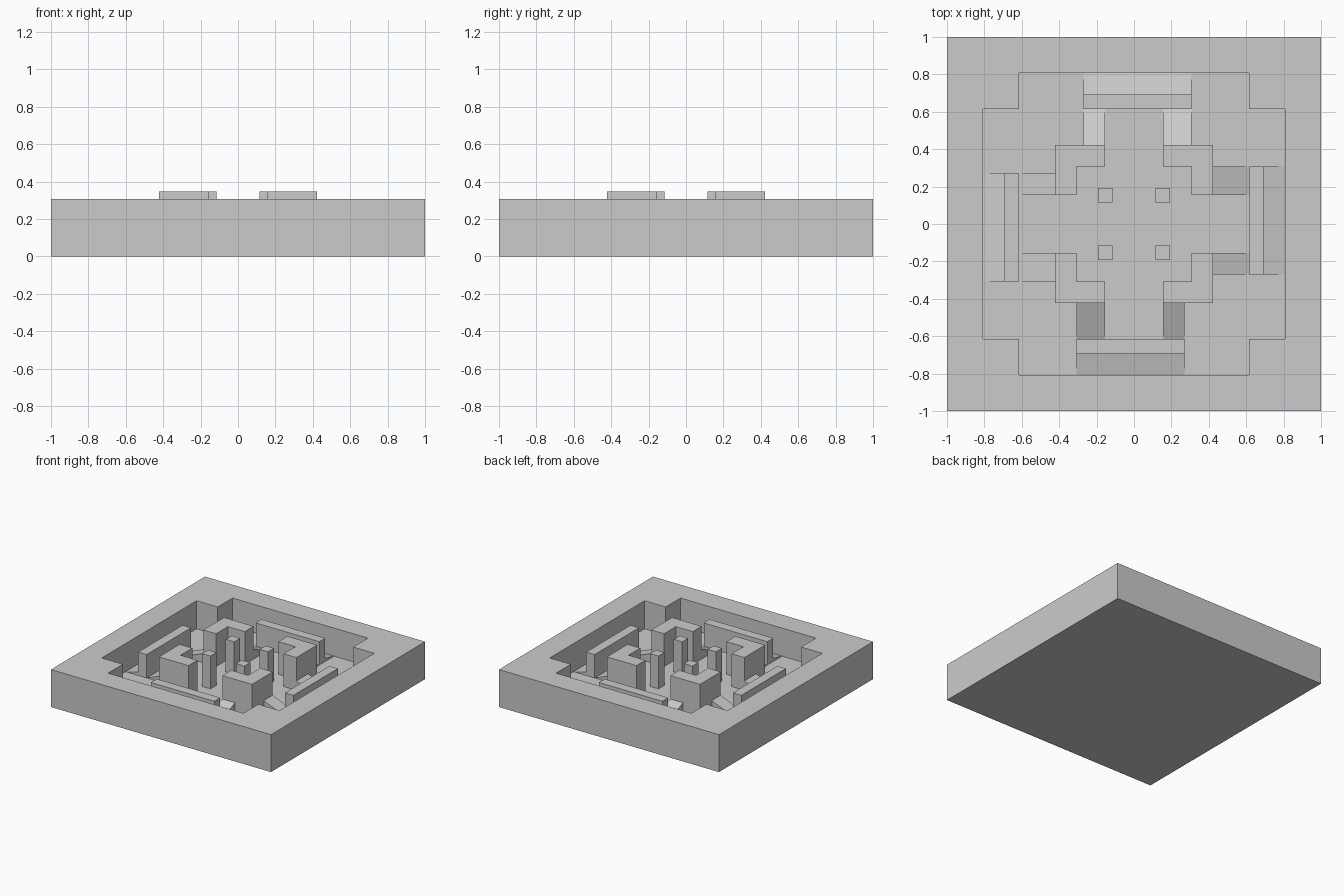
import bpy, bmesh
from mathutils import Matrix
from math import pi

if "Cube" in bpy.data.objects:
    bpy.data.objects.remove(bpy.data.objects["Cube"])

U = 1 / 26            # layout module
FLOOR = 2 * U


def prism(name, pts, z0, z1, turn=None):
    """Extrude a flat outline (in modules) from z0 to z1."""
    bm = bmesh.new()
    face = bm.faces.new([bm.verts.new((x * U, y * U, z0)) for x, y in pts])
    top = bmesh.ops.extrude_face_region(bm, geom=[face])
    for v in top["geom"]:
        if isinstance(v, bmesh.types.BMVert):
            v.co.z = z1
    return finish(name, bm, turn)


def finish(name, bm, turn):
    if turn:
        bmesh.ops.transform(bm, matrix=turn, verts=bm.verts)
    bmesh.ops.recalc_face_normals(bm, faces=bm.faces)
    me = bpy.data.meshes.new(name)
    bm.to_mesh(me)
    bm.free()
    ob = bpy.data.objects.new(name, me)
    bpy.context.collection.objects.link(ob)
    return ob


def rect(x0, x1, y0, y1):
    return [(x0, y0), (x1, y0), (x1, y1), (x0, y1)]


def wedge(name, x0, x1, y0, y1, drop, turn):
    """Ramp that falls from x0 to floor level at x1."""
    bm = bmesh.new()
    prof = [(x0 * U, FLOOR), (x1 * U, FLOOR), (x0 * U, FLOOR + drop)]
    a, b = [[bm.verts.new((x, y * U, z)) for x, z in prof] for y in (y0, y1)]
    bm.faces.new(a)
    bm.faces.new(b)
    for i in range(3):
        j = (i + 1) % 3
        bm.faces.new((a[i], a[j], b[j], b[i]))
    return finish(name, bm, turn)


# outer block with the sunken, corner-notched arena
block = prism("outer_block", rect(-26, 26, -26, 26), 0, 8 * U)
outline = [(16, 16), (16, 21), (-16, 21), (-16, 16), (-21, 16), (-21, -16),
           (-16, -16), (-16, -21), (16, -21), (16, -16), (21, -16), (21, 16)]
cutter = prism("arena_cutter", outline, FLOOR, 12 * U)
mod = block.modifiers.new("arena", "BOOLEAN")
mod.operation = "DIFFERENCE"
mod.solver = "EXACT"
mod.object = cutter
bpy.context.view_layer.objects.active = block
bpy.ops.object.modifier_apply(modifier="arena")
bpy.data.objects.remove(cutter)

# corner shelters and slim posts, one per quadrant
ell = [(4, 11), (4, 8), (8, 8), (8, 4), (11, 4), (11, 11)]
for i in range(4):
    turn = Matrix.Rotation(i * pi / 2, 4, "Z")
    prism(f"corner_shelter_{i}", ell, FLOOR, 9 * U, turn)
    prism(f"post_{i}", rect(3, 5, 3, 5), FLOOR, 9 * U, turn)

# low side walls with ramps: right side, swapped over the diagonal, half turned
swap = Matrix(((0, 1, 0, 0), (1, 0, 0, 0), (0, 0, 1, 0), (0, 0, 0, 1)))
half = Matrix.Rotation(pi, 4, "Z")
sides = {"right": Matrix.Identity(4), "back": swap,
         "left": half, "front": half @ swap}
for side, turn in sides.items():
    prism(f"{side}_low_wall", rect(16, 18, -7, 8), FLOOR, 7 * U, turn)
    wedge(f"{side}_outer_slope", 18, 21, -7, 8, 0.7 * U, turn)
    wedge(f"{side}_ramp_a", 11, 16, 4, 8, 2 * U, turn)
    wedge(f"{side}_ramp_b", 11, 16, -7, -4, 2 * U, turn)
